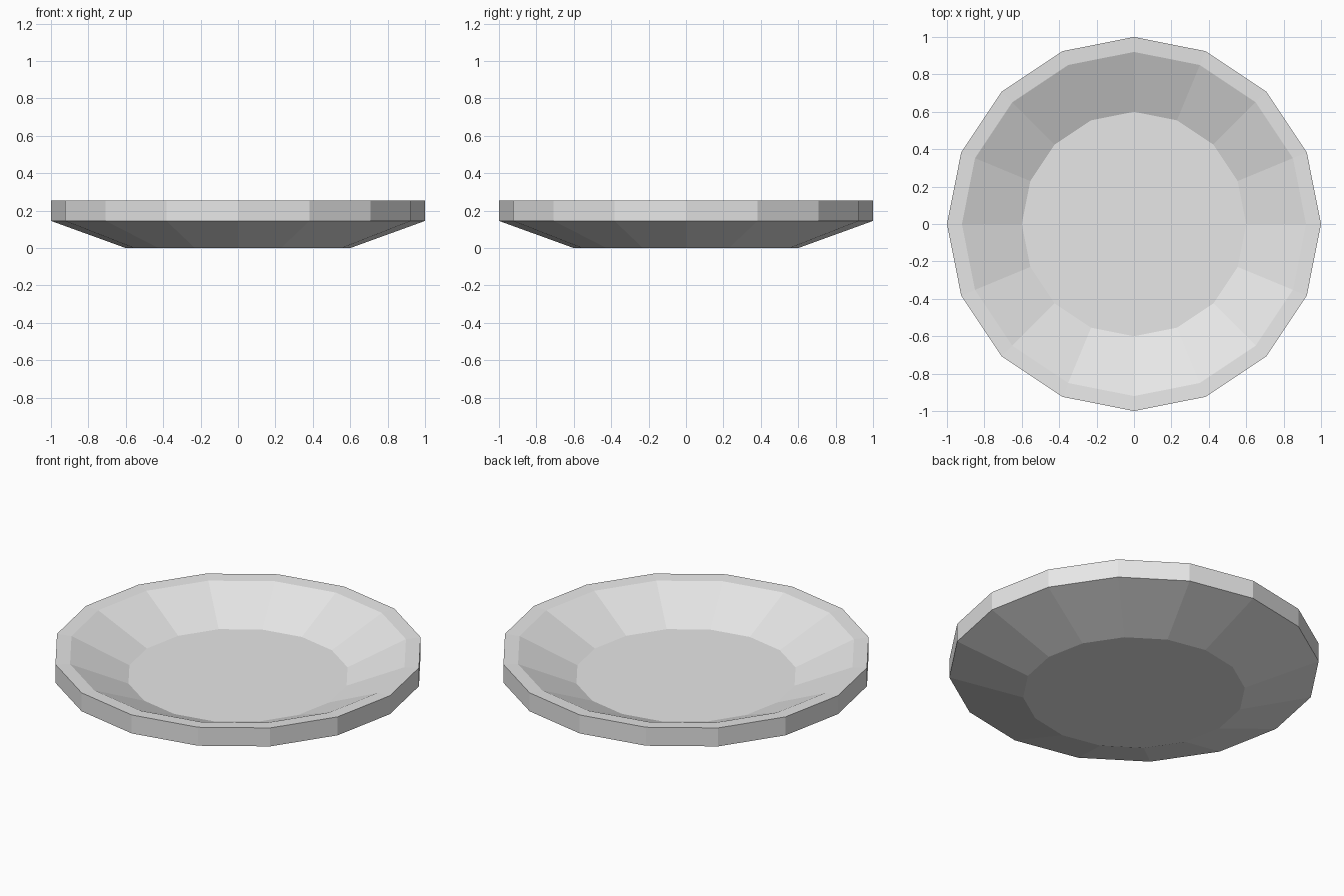
import bpy
import bmesh
from math import cos, sin, tau

if "Cube" in bpy.data.objects:
    bpy.data.objects.remove(bpy.data.objects["Cube"], do_unlink=True)

SIDES = 16

# Light grey glaze
grey = bpy.data.materials.new("light_grey")
grey.use_nodes = True
colour = (0.8, 0.8, 0.8, 1)
grey.diffuse_color = colour
grey.node_tree.nodes["Principled BSDF"].inputs["Base Color"].default_value = colour

# Plate cross-section as (radius, height): underside, outer wall, rim, inner floor
profile = [(0.6, 0), (1, 0.145), (1, 0.255), (0.92, 0.25), (0.6, 0.108)]


def ring(bm, radius, height):
    return [bm.verts.new((radius * cos(tau * i / SIDES), radius * sin(tau * i / SIDES), height))
            for i in range(SIDES)]


# Lathe the profile and cap the base and the floor
bm = bmesh.new()
rings = [ring(bm, r, z) for r, z in profile]
for low, high in zip(rings, rings[1:]):
    for i in range(SIDES):
        j = (i + 1) % SIDES
        bm.faces.new((low[i], low[j], high[j], high[i]))
bm.faces.new(rings[0][::-1])
bm.faces.new(rings[-1])
bmesh.ops.recalc_face_normals(bm, faces=bm.faces)

mesh = bpy.data.meshes.new("plate")
bm.to_mesh(mesh)
bm.free()
mesh.materials.append(grey)
bpy.context.collection.objects.link(bpy.data.objects.new("plate", mesh))
